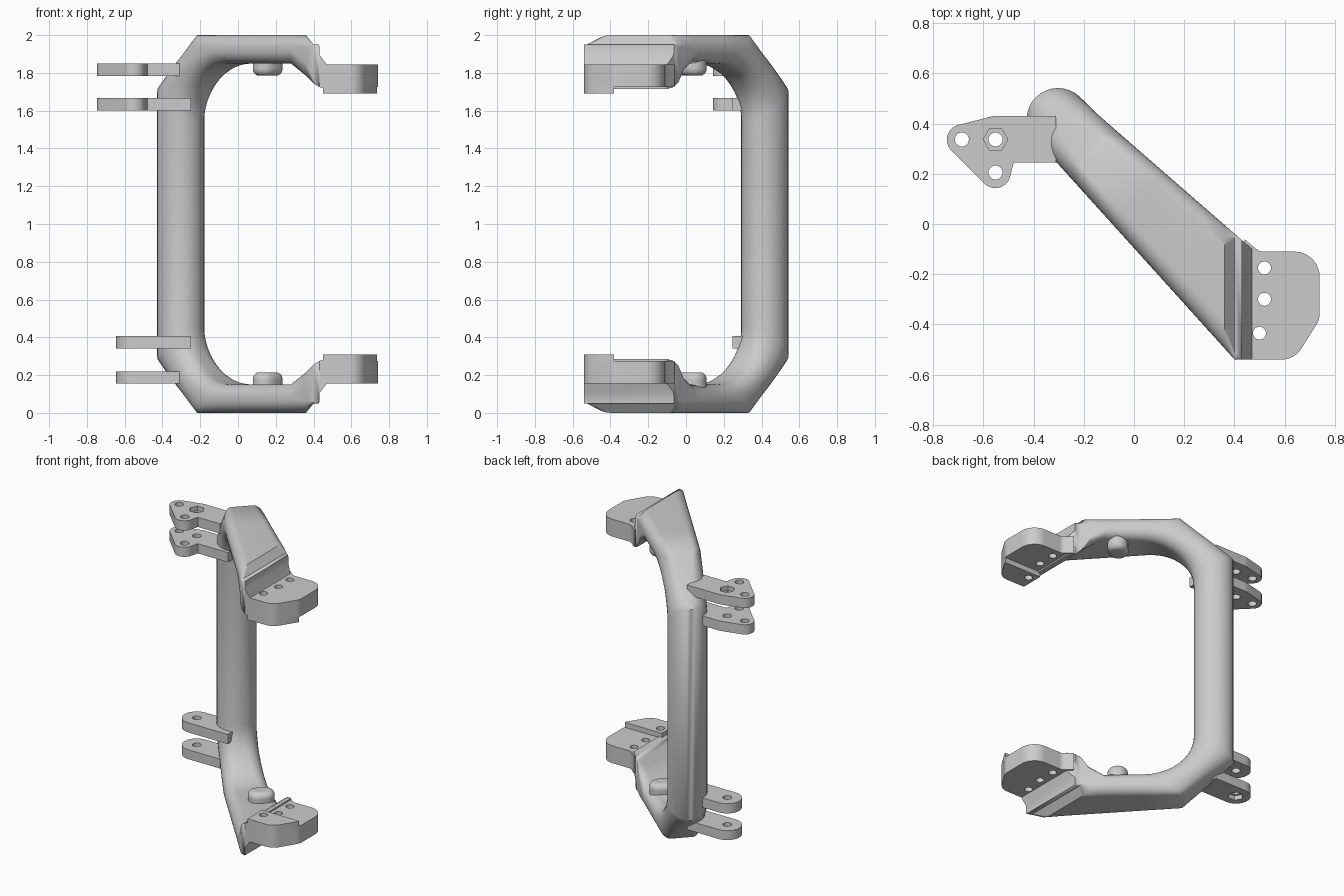
import bpy, bmesh, math
from mathutils import Vector

cube = bpy.data.objects.get("Cube")
if cube:
    bpy.data.objects.remove(cube, do_unlink=True)

grey = bpy.data.materials.new("light grey")
grey.use_nodes = True
grey.diffuse_color = (0.6, 0.6, 0.6, 1)
grey.node_tree.nodes["Principled BSDF"].inputs["Base Color"].default_value = grey.diffuse_color


def finish(name, bm):
    bmesh.ops.remove_doubles(bm, verts=bm.verts, dist=1e-5)
    bmesh.ops.recalc_face_normals(bm, faces=bm.faces)
    mesh = bpy.data.meshes.new(name)
    bm.to_mesh(mesh)
    bm.free()
    mesh.materials.append(grey)
    ob = bpy.data.objects.new(name, mesh)
    bpy.context.collection.objects.link(ob)
    return ob


def activate(ob):
    bpy.ops.object.select_all(action='DESELECT')
    ob.select_set(True)
    bpy.context.view_layer.objects.active = ob


def smooth(ob, degrees=28):
    activate(ob)
    bpy.ops.object.shade_smooth_by_angle(angle=math.radians(degrees))


def loft(name, rings):
    bm = bmesh.new()
    rows = [[bm.verts.new(p) for p in ring] for ring in rings]
    n = len(rows[0])
    for a, b in zip(rows, rows[1:]):
        for i in range(n):
            j = (i + 1) % n
            bm.faces.new((a[i], a[j], b[j], b[i]))
    bm.faces.new(rows[0])
    bm.faces.new(rows[-1])
    return finish(name, bm)


def rounded(corners, steps=8):
    """Outline from (x, y, radius) corners."""
    out = []
    for i, (x, y, r) in enumerate(corners):
        p = Vector((x, y))
        if r == 0:
            out.append(p)
            continue
        a = (Vector(corners[i - 1][:2]) - p).normalized()
        b = (Vector(corners[(i + 1) % len(corners)][:2]) - p).normalized()
        half = math.acos(max(-1, min(1, a.dot(b)))) / 2
        centre = p + (a + b).normalized() * (r / math.sin(half))
        start = p + a * (r / math.tan(half)) - centre
        end = p + b * (r / math.tan(half)) - centre
        for k in range(steps + 1):
            # blended direction, pushed out to the arc radius
            mix = start * (1 - k / steps) + end * (k / steps)
            out.append(centre + mix.normalized() * r)
    return out


def prism(name, outline, z0, z1):
    return loft(name, [[(p[0], p[1], z) for p in outline] for z in (z0, z1)])


def disc(x, y, r, n=24):
    return [(x + r * math.cos(math.tau * k / n), y + r * math.sin(math.tau * k / n))
            for k in range(n)]


def cut(ob, outline, z0, z1):
    tool = prism("cutter", outline, z0, z1)
    tool.hide_render = True
    mod = ob.modifiers.new("hole", 'BOOLEAN')
    mod.operation, mod.solver, mod.object = 'DIFFERENCE', 'EXACT', tool
    activate(ob)
    bpy.ops.object.modifier_apply(modifier=mod.name)
    bpy.data.objects.remove(tool, do_unlink=True)


# Frame: round column whose ends sweep into widening flat arms
CX, CY = -0.303, 0.417
COS, SIN = math.cos(math.radians(44.5)), math.sin(math.radians(44.5))
FLARE = 0.06


def section(fw, fd):
    """Unit square with elliptical corners, as (across, depth) pairs."""
    pts = []
    for q in range(4):
        sx, sy = (1, -1, -1, 1)[q], (1, 1, -1, -1)[q]
        for k in range(9):
            a = math.pi / 2 * (q + k / 8)
            pts.append((sx * (1 - fw) + fw * math.cos(a), sy * (1 - fd) + fd * math.sin(a)))
    return pts


def arm_ring(outer, inner, fw, fd):
    ring = []
    for across, depth in section(fw, fd):
        f = (depth + 1) / 2
        s = inner[0] + (outer[0] - inner[0]) * f
        z = inner[1] + (outer[1] - inner[1]) * f
        t = across * (0.125 + FLARE * max(0, s - 0.1))
        ring.append((CX + s * COS + t * SIN, CY - s * SIN + t * COS, z))
    return ring


def end_ring(x, top, bottom, fw, fd):
    ring = []
    for across, depth in section(fw, fd):
        base = 0.125 - FLARE * 0.1
        s = (x - CX - SIN * across * base) / (COS + SIN * across * FLARE)
        t = across * (base + FLARE * s)
        y = max(-0.54, CY - s * SIN + t * COS)
        ring.append((x, y, bottom + (top - bottom) * (depth + 1) / 2))
    return ring


rings = []
for k in range(11):
    f = k / 10
    a = f * math.pi / 2
    rings.append(arm_ring((-0.125 + 0.325 * f, 1.73 + 0.27 * f),
                          (0.45 - 0.325 * math.cos(a), 1.55 + 0.3 * math.sin(a)),
                          1 - 0.55 * f, 1 - 0.08 * f))
rings.append(arm_ring((0.45, 2), (0.45, 1.85), 0.44, 0.92))
for x, top, bottom, fw, fd in ((0.28, 2, 1.85, 0.42, 0.9), (0.36, 2, 1.785, 0.38, 0.6),
                               (0.40, 1.95, 1.745, 0.1, 0.1), (0.43, 1.95, 1.725, 0, 0),
                               (0.431, 1.895, 1.725, 0, 0), (0.47, 1.845, 1.715, 0, 0)):
    rings.append(end_ring(x, top, bottom, fw, fd))
lower = [[(x, y, 2 - z) for x, y, z in ring] for ring in reversed(rings)]
smooth(loft("frame", lower + rings), 45)

# Mounting blocks, pads and pins, mirrored between top and bottom
block_plan = rounded([(0.44, -0.54, 0), (0.64, -0.54, 0.09), (0.74, -0.38, 0.08),
                      (0.74, -0.11, 0.1), (0.50, -0.11, 0.04), (0.44, -0.06, 0)])
pad_plan = rounded([(0.45, -0.54, 0), (0.64, -0.54, 0.09), (0.732, -0.393, 0),
                    (0.735, -0.38, 0), (0.45, -0.38, 0)])
pin_plan = []
for k in range(24):
    a = math.tau * (k + 0.5) / 24
    t = 0.065 * math.cos(a) + math.copysign(0.02, math.cos(a))
    s = 0.065 * math.sin(a)
    pin_plan.append((0.157 + s * COS + t * SIN, 0.03 - s * SIN + t * COS))

for side in ("upper", "lower"):
    def level(z):
        return z if side == "upper" else 2 - z
    block = prism(side + "_block", block_plan, level(1.725), level(1.845))
    pad = prism(side + "_pad", pad_plan, level(1.69), level(1.73))
    for x, y in ((0.52, -0.175), (0.52, -0.30), (0.50, -0.435)):
        for part in (block, pad):
            if part is block or y < -0.4:
                cut(part, disc(x, y, 0.026), level(1.6), level(1.9))
    smooth(block)
    smooth(pad)
    pin = prism(side + "_pin", pin_plan, level(1.785), level(1.90))
    bevel = pin.modifiers.new("round", 'BEVEL')
    bevel.width, bevel.segments = 0.035, 5
    bevel.limit_method, bevel.angle_limit = 'ANGLE', math.radians(40)
    smooth(pin, 40)


# Hinge tabs: three-hole lugs above, single-hole tabs below
def lug_plan(end):
    return rounded([(end, 0.245, 0), (end, 0.43, 0), (-0.56, 0.43, 0.1), (-0.804, 0.369, 0.06),
                    (-0.52, 0.085, 0.06), (-0.48, 0.245, 0)])


def tab_plan(end):
    return rounded([(end, 0.245, 0), (end, 0.43, 0),
                    (-0.645, 0.43, 0.092), (-0.645, 0.245, 0.092)])


hub = (-0.552, 0.337)
lug_holes = (hub, (-0.686, 0.337), (-0.552, 0.205))
for name, plan, z0, z1, holes in (
        ("upper_outer_lug", lug_plan(-0.31), 1.783, 1.85, lug_holes),
        ("upper_inner_lug", lug_plan(-0.25), 1.60, 1.667, lug_holes),
        ("lower_inner_tab", tab_plan(-0.25), 0.34, 0.407, (hub,)),
        ("lower_outer_tab", tab_plan(-0.31), 0.155, 0.22, (hub,))):
    tab = prism(name, plan, z0, z1)
    for x, y in holes:
        cut(tab, disc(x, y, 0.028), z0 - 0.05, z1 + 0.05)
    # Hexagonal nut pockets on the outermost faces
    if "outer" in name:
        base = z1 - 0.03 if "upper" in name else z0 - 0.03
        cut(tab, disc(*hub, 0.049, 6), base, base + 0.06)
    smooth(tab)
